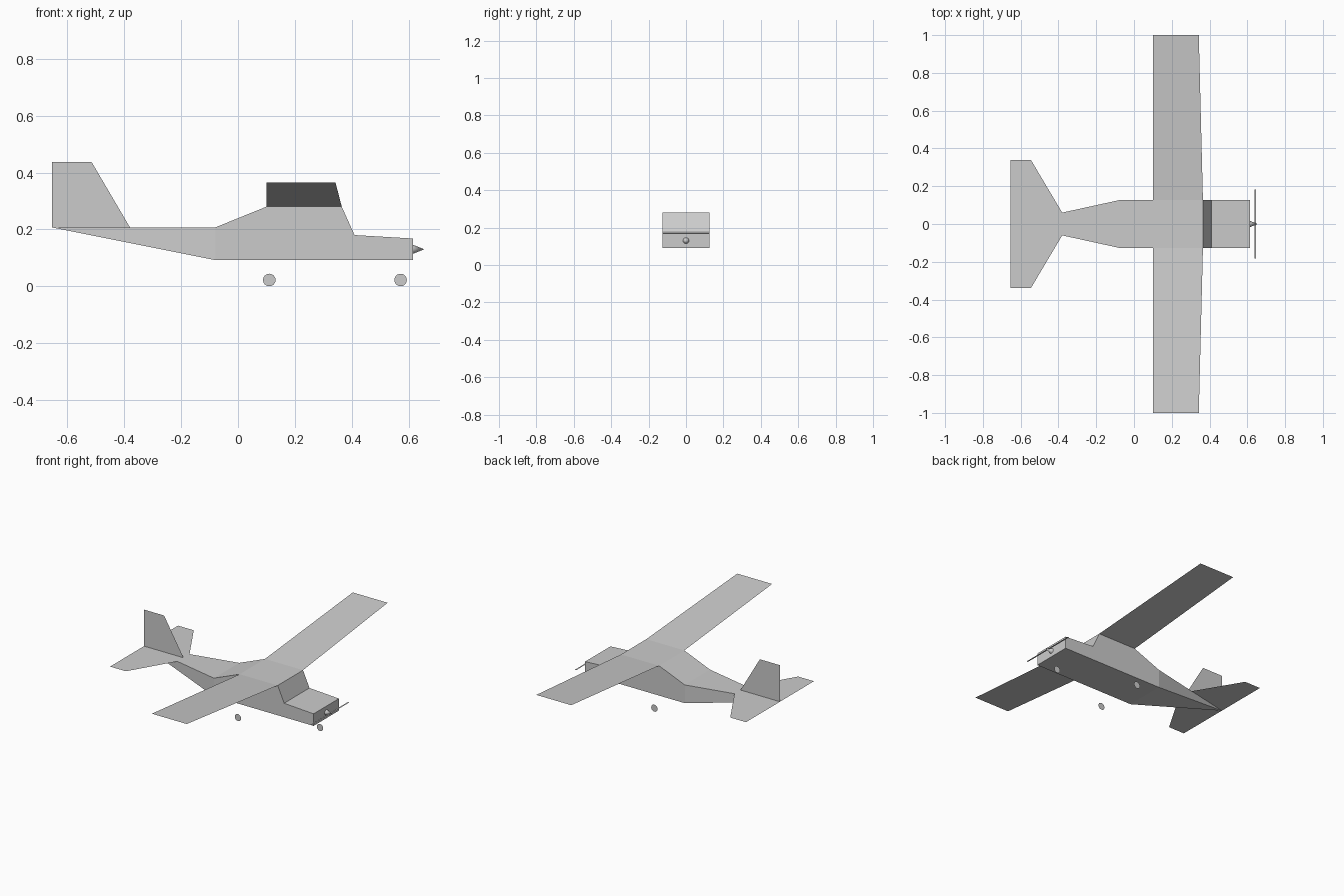
import bpy, bmesh
from math import radians
from mathutils import Matrix, Vector

cube = bpy.data.objects.get("Cube")
if cube:
    bpy.data.objects.remove(cube, do_unlink=True)

# One plain grey for the whole aircraft
grey = bpy.data.materials.new("light_grey")
grey.use_nodes = True
GREY = (0.6, 0.6, 0.6, 1)
grey.diffuse_color = GREY
next(n for n in grey.node_tree.nodes
     if n.type == 'BSDF_PRINCIPLED').inputs["Base Color"].default_value = GREY


def finish(name, bm):
    mesh = bpy.data.meshes.new(name)
    bm.to_mesh(mesh)
    bm.free()
    mesh.materials.append(grey)
    obj = bpy.data.objects.new(name, mesh)
    bpy.context.collection.objects.link(obj)
    return obj


def sheet(name, points):
    """Flat panel from an outline."""
    bm = bmesh.new()
    bm.faces.new([bm.verts.new(p) for p in points])
    return finish(name, bm)


HALF = 0.126    # fuselage half width
DECK = 0.207    # height of the tail deck
TAIL = -0.655   # rear end
ROOF = 0.28     # cabin roof height

# Fuselage: rectangular stations (x, bottom, top) running back to a point
stations = [(0.615, 0.092, 0.168), (0.41, 0.092, 0.18), (0.365, 0.092, ROOF),
            (0.1, 0.092, ROOF), (-0.08, 0.092, DECK)]
bm = bmesh.new()
rings = [[bm.verts.new((x, y, z)) for y, z in
          ((-HALF, lo), (HALF, lo), (HALF, hi), (-HALF, hi))]
         for x, lo, hi in stations]
bm.faces.new(rings[0])
for a, b in zip(rings, rings[1:]):
    for i in range(4):
        j = (i + 1) % 4
        bm.faces.new((a[i], a[j], b[j], b[i]))
apex = bm.verts.new((TAIL, 0, DECK))
for i in range(4):
    bm.faces.new((rings[-1][i], rings[-1][(i + 1) % 4], apex))
bmesh.ops.recalc_face_normals(bm, faces=bm.faces[:])
finish("fuselage", bm)

# Wings, tailplanes and main wheels, one of each per side
for side, s in (("left", 1), ("right", -1)):
    order = s  # keeps the panels facing up on both sides
    wing = [(0.1, s * HALF, ROOF), (0.365, s * HALF, ROOF),
            (0.343, s, 0.365), (0.1, s, 0.365)]
    sheet("wing_" + side, wing[::order])
    tail = [(TAIL, 0, DECK), (-0.38, s * 0.06, DECK),
            (-0.545, s * 0.338, DECK), (TAIL, s * 0.338, DECK)]
    sheet("tailplane_" + side, tail[::order])

# Upright tail fin
sheet("tail_fin", [(TAIL, 0, DECK), (-0.38, 0, DECK),
                   (-0.515, 0, 0.437), (TAIL, 0, 0.437)])

# Wheels: thin upright discs
for name, x, y in (("nose_wheel", 0.572, 0), ("main_wheel_left", 0.11, 0.158),
                   ("main_wheel_right", 0.11, -0.158)):
    bm = bmesh.new()
    bmesh.ops.create_circle(bm, cap_ends=True, segments=24, radius=0.022,
                            matrix=Matrix.Translation((x, y, 0.022))
                            @ Matrix.Rotation(radians(90), 4, 'X'))
    finish(name, bm)

# Propeller blade and pointed spinner
AXIS = 0.13
sheet("propeller", [(0.637, -0.183, AXIS), (0.647, -0.183, AXIS),
                    (0.647, 0.183, AXIS), (0.637, 0.183, AXIS)])
bm = bmesh.new()
bmesh.ops.create_cone(bm, cap_ends=True, segments=24, radius1=0.016, radius2=0,
                      depth=0.04, matrix=Matrix.Translation(Vector((0.635, 0, AXIS)))
                      @ Matrix.Rotation(radians(90), 4, 'Y'))
spinner = finish("spinner", bm)
bpy.ops.object.select_all(action='DESELECT')
spinner.select_set(True)
bpy.context.view_layer.objects.active = spinner
bpy.ops.object.shade_smooth_by_angle(angle=radians(40))
